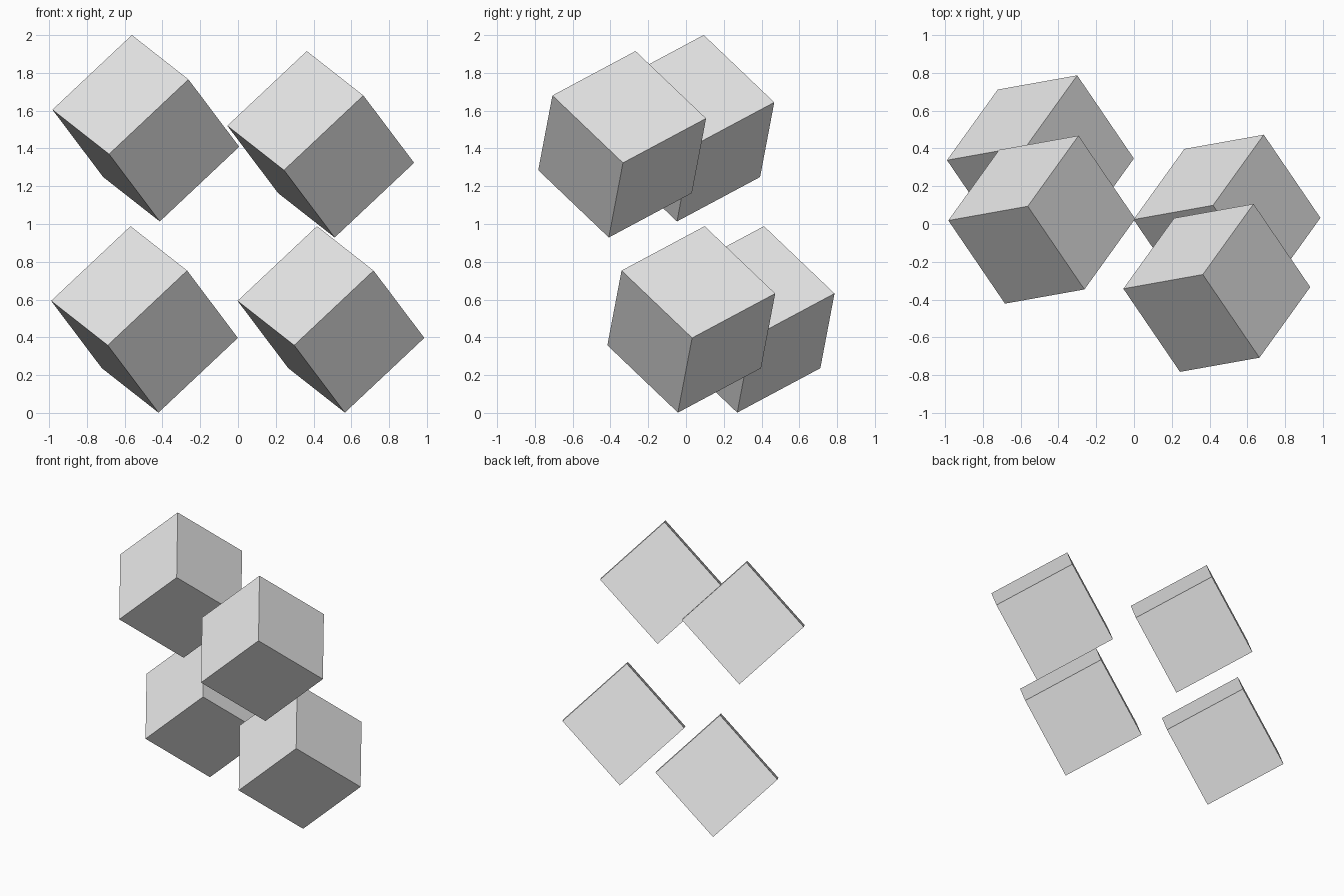
import bpy
import bmesh
from mathutils import Matrix, Vector

if "Cube" in bpy.data.objects:
    bpy.data.objects.remove(bpy.data.objects["Cube"])

SIDE = 0.582

# one plain grey shared by all blocks
grey = bpy.data.materials.new("light_grey")
grey.diffuse_color = (0.8, 0.8, 0.8, 1)
grey.use_nodes = True
grey.node_tree.nodes["Principled BSDF"].inputs["Base Color"].default_value = grey.diffuse_color

# shared tilt: the three edge directions of every block
edge_a = Vector((0.42, 0.075, 0.395)).normalized()
edge_b = Vector((-0.30, 0.44, 0.235))
edge_b = (edge_b - edge_a * edge_b.dot(edge_a)).normalized()
edge_c = edge_a.cross(edge_b)
tilt = Matrix((edge_a, edge_b, edge_c)).transposed().to_4x4()


def add_block(name, centre):
    mesh = bpy.data.meshes.new(name)
    bm = bmesh.new()
    bmesh.ops.create_cube(bm, size=SIDE)
    bm.to_mesh(mesh)
    bm.free()
    mesh.materials.append(grey)
    block = bpy.data.objects.new(name, mesh)
    block.matrix_world = Matrix.Translation(centre) @ tilt
    bpy.context.collection.objects.link(block)


# four tilted cubes
add_block("upper_left_cube", (-0.488, 0.023, 1.507))
add_block("upper_right_cube", (0.438, -0.338, 1.422))
add_block("lower_left_cube", (-0.495, 0.342, 0.495))
add_block("lower_right_cube", (0.492, 0.028, 0.495))
